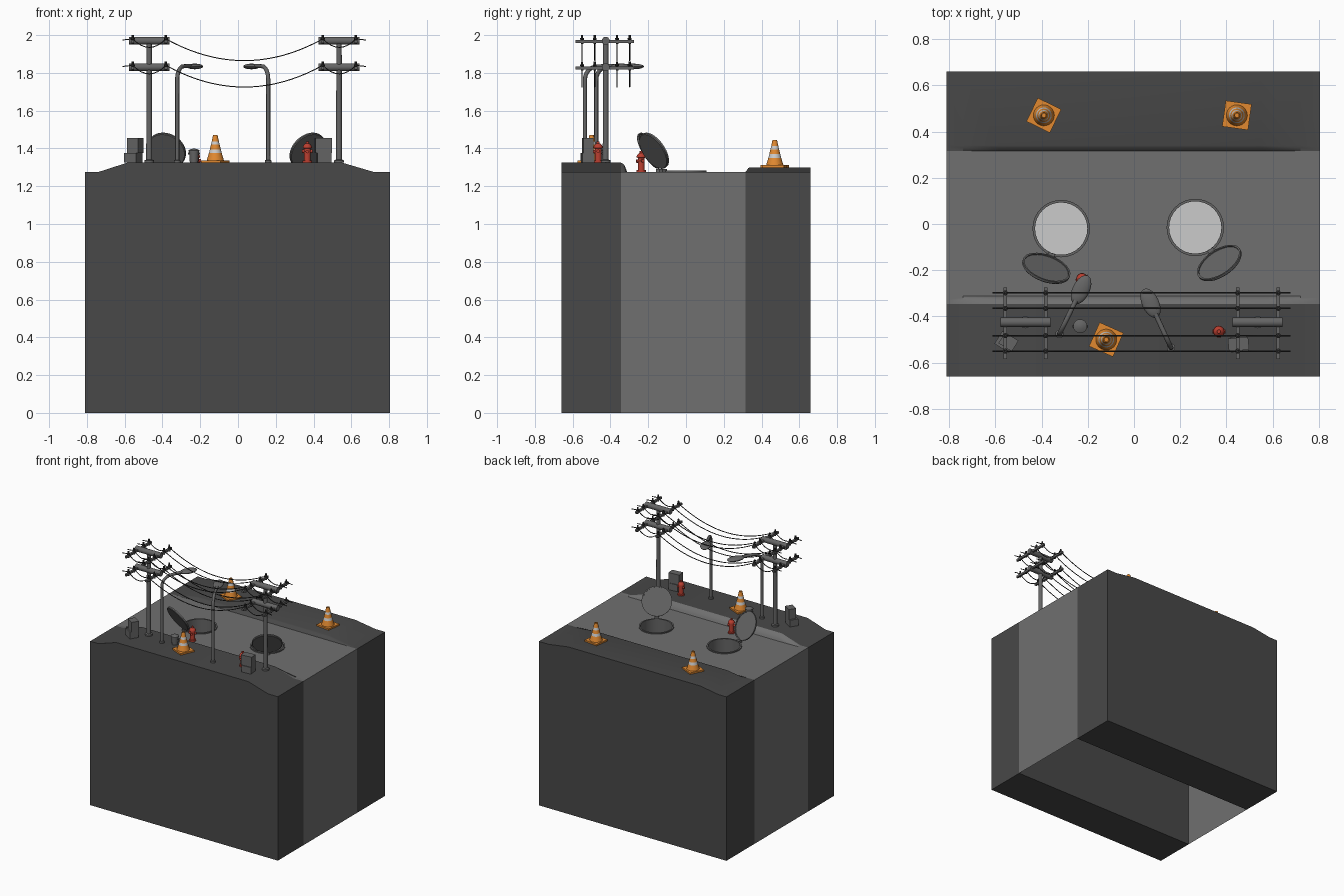
import bpy, bmesh, math
from mathutils import Vector, Matrix

if "Cube" in bpy.data.objects:
    bpy.data.objects.remove(bpy.data.objects["Cube"])

Z = 1.275          # road level
TF, TB = 1.325, 1.30   # front and back pavement levels


def mat(name, c):
    m = bpy.data.materials.new(name)
    m.diffuse_color = (*c, 1)
    m.use_nodes = True
    m.node_tree.nodes["Principled BSDF"].inputs["Base Color"].default_value = m.diffuse_color
    return m


DARK = mat("dark_concrete", (0.065, 0.065, 0.065))
ROAD = mat("asphalt", (0.16, 0.16, 0.16))
METAL = mat("metal", (0.13, 0.13, 0.13))
WIRE = mat("black_wire", (0.03, 0.03, 0.03))
ORANGE = mat("orange", (0.75, 0.25, 0.03))
WHITE = mat("white_band", (0.75, 0.75, 0.75))
RED = mat("red", (0.5, 0.05, 0.03))


def finish(bm, name, m, M=None):
    bmesh.ops.remove_doubles(bm, verts=bm.verts, dist=1e-5)
    bmesh.ops.recalc_face_normals(bm, faces=bm.faces)
    me = bpy.data.meshes.new(name)
    bm.to_mesh(me)
    bm.free()
    ob = bpy.data.objects.new(name, me)
    bpy.context.collection.objects.link(ob)
    if M is not None:
        ob.matrix_world = M
    if m:
        me.materials.append(m)
    return ob


def loft(name, rings, m, closed=True, cap=True):
    bm = bmesh.new()
    R = [[bm.verts.new(p) for p in r] for r in rings]
    n = len(R[0])
    for a, b in zip(R, R[1:]):
        for i in range(n if closed else n - 1):
            j = (i + 1) % n
            bm.faces.new((a[i], a[j], b[j], b[i]))
    if cap:
        bm.faces.new(R[0])
        bm.faces.new(R[-1])
    return finish(bm, name, m)


def lathe(name, prof, M, m, seg=20):
    bm = bmesh.new()
    rows = [[bm.verts.new((r * math.cos(t), r * math.sin(t), z))
             for t in (2 * math.pi * i / seg for i in range(seg))] for r, z in prof]
    for a, b in zip(rows, rows[1:]):
        for i in range(seg):
            j = (i + 1) % seg
            bm.faces.new((a[i], a[j], b[j], b[i]))
    return finish(bm, name, m, M)


def at(x, y, z, rot=0):
    return Matrix.Translation((x, y, z)) @ Matrix.Rotation(math.radians(rot), 4, 'Z')


def rod(name, a, b, r, m, seg=14):
    a, b = Vector(a), Vector(b)
    M = Matrix.Translation(a) @ (b - a).to_track_quat('Z', 'Y').to_matrix().to_4x4()
    L = (b - a).length
    return lathe(name, [(0, 0), (r, 0), (r, L), (0, L)], M, m, seg)


def box(name, M, size, m):
    bm = bmesh.new()
    bmesh.ops.create_cube(bm, size=1, matrix=Matrix.Diagonal((*size, 1)))
    return finish(bm, name, m, M)


def tube(name, pts, r, m, res=2):
    cu = bpy.data.curves.new(name, 'CURVE')
    cu.dimensions = '3D'
    cu.bevel_depth, cu.bevel_resolution, cu.use_fill_caps = r, res, True
    s = cu.splines.new('POLY')
    s.points.add(len(pts) - 1)
    for p, q in zip(s.points, pts):
        p.co = (*q, 1)
    cu.materials.append(m)
    ob = bpy.data.objects.new(name, cu)
    bpy.context.collection.objects.link(ob)


# pavements and curbs, dipping to road level at both ends
def stations(top):
    return [(-0.81, Z), (-0.74, Z), (-0.585, top), (0.55, top), (0.72, Z), (0.805, Z)]


loft("front_pavement", [[(x, -0.66, 0), (x, -0.66, h), (x, -0.345, h), (x, -0.345, 0)]
                        for x, h in stations(TF)], DARK)
loft("back_pavement", [[(x, 0.66, 0), (x, 0.66, h), (x, 0.34, h), (x, 0.33, Z + (h - Z) * 0.85),
                        (x, 0.315, Z), (x, 0.315, 0)] for x, h in stations(TB)], DARK)
loft("front_curb", [[(x, -0.345, h), (x, -0.328, Z + (h - Z) * 0.8), (x, -0.317, Z + (h - Z) * 0.3),
                     (x, -0.312, Z)] for x, h in stations(TF)], ROAD, closed=False, cap=False)

# road shell, open underneath, with two manhole openings
HOLES = [(-0.315, -0.02), (0.265, -0.015)]
Y0, Y1, X0, X1 = -0.345, 0.315, -0.81, 0.805
bm = bmesh.new()
loops = [[(X0, Y0), (X1, Y0), (X1, Y1), (X0, Y1)]]
for cx, cy in HOLES:
    loops.append([(cx + 0.113 * math.cos(i * math.pi / 16), cy + 0.113 * math.sin(i * math.pi / 16))
                  for i in range(32)])
edges = []
for lp in loops:
    vs = [bm.verts.new((x, y, Z)) for x, y in lp]
    edges += [bm.edges.new((vs[i - 1], vs[i])) for i in range(len(vs))]
bmesh.ops.triangle_fill(bm, use_beauty=True, edges=edges, normal=(0, 0, 1))
for x in (X0, X1):
    bm.faces.new([bm.verts.new(p) for p in ((x, Y0, 0), (x, Y1, 0), (x, Y1, Z), (x, Y0, Z))])
finish(bm, "road", ROAD)

# manholes: rim, shaft, floor, and hinged open lid
for (cx, cy), c in zip(HOLES, [(-0.38, -0.193, 1.387), (0.37, -0.17, 1.387)]):
    lathe("manhole_rim", [(0.113, -0.01), (0.113, 0.008), (0.124, 0.008), (0.124, -0.01)],
          at(cx, cy, Z), METAL, 32)
    lathe("manhole_shaft", [(0.113, 0), (0.113, -0.3)], at(cx, cy, Z), METAL, 32)
    lathe("manhole_floor", [(0, 0), (0.113, 0)], at(cx, cy, Z - 0.3), None, 32)
    d = Vector((c[0] - cx, c[1] - cy, 0)).normalized()
    t = math.radians(60)
    n = -d * math.sin(t) + Vector((0, 0, math.cos(t)))
    w = d * math.cos(t) + Vector((0, 0, math.sin(t)))
    M = Matrix.Translation(c) @ Matrix((w.cross(n), w, n)).transposed().to_4x4()
    lathe("manhole_lid", [(0, -0.007), (0.104, -0.007), (0.108, -0.003), (0.108, 0.007),
                          (0.1, 0.007), (0.1, 0.002), (0, 0.002)], M, METAL, 32)
    ang = math.degrees(math.atan2(d.y, d.x))
    h = Vector((cx, cy, 0)) + d * 0.128
    box("manhole_hinge", at(h.x, h.y, Z + 0.008, ang), (0.03, 0.03, 0.016), METAL)

# utility poles with paired cross arms and insulators
LEVELS = (1.97, 1.83)
WY = (-0.55, -0.483, -0.365, -0.298)
POLES = [(-0.47, (-0.557, -0.382)), (0.535, (0.449, 0.624))]
for px, arms in POLES:
    lathe("utility_pole", [(0, 0), (0.026, 0), (0.026, 0.012), (0.016, 0.016), (0.014, 0.655), (0, 0.655)],
          at(px, -0.425, TF), METAL)
    for z in LEVELS:
        rod("pole_beam", (px - 0.108, -0.425, z), (px + 0.108, -0.425, z), 0.021, METAL)
        for ax in arms:
            box("cross_arm", at(ax, -0.43, z - 0.003), (0.015, 0.31, 0.016), METAL)
            for y in WY:
                lathe("insulator", [(0, -0.018), (0.007, -0.018), (0.007, 0.004), (0.011, 0.006),
                                    (0.011, 0.014), (0.006, 0.016), (0.006, 0.03), (0, 0.03)],
                      at(ax, y, z), WIRE, 10)


# hanging wires
def sag(x0, x1, z, drop, n):
    return [(x0 + (x1 - x0) * i / n, z - drop * (1 - (2 * i / n - 1) ** 2)) for i in range(n + 1)]


for z in LEVELS:
    for y in WY:
        p = ([(-0.612, z + 0.004)] + sag(-0.557, -0.382, z + 0.01, 0.045, 8)
             + sag(-0.382, 0.449, z + 0.01, 0.115, 20)[1:]
             + sag(0.449, 0.624, z + 0.01, 0.045, 8)[1:] + [(0.677, z + 0.004)])
        tube("wire", [(x, y, h) for x, h in p], 0.003, WIRE, 1)

# street lamps
for (bx, by), (tx, ty) in [((-0.322, -0.475), (-0.2, -0.225)), ((0.16, -0.535), (0.045, -0.285))]:
    d = Vector((tx - bx, ty - by, 0)).normalized()
    base = Vector((bx, by, 0))
    path = [(0, TF), (0, 1.765)]
    path += [(0.075 * (1 - math.cos(a)), 1.765 + 0.07 * math.sin(a))
             for a in (math.pi / 12 * i for i in range(1, 7))] + [(0.16, 1.837)]
    tube("lamp_post", [tuple(base + d * s + Vector((0, 0, z))) for s, z in path], 0.011, METAL)
    lathe("lamp_base", [(0.018, 0), (0.018, 0.012), (0.01, 0.014)], at(bx, by, TF), METAL)
    bm = bmesh.new()
    bmesh.ops.create_uvsphere(bm, u_segments=20, v_segments=10, radius=1,
                              matrix=Matrix.Diagonal((0.068, 0.037, 0.015, 1)))
    h = base + d * 0.212
    finish(bm, "lamp_head", METAL, at(h.x, h.y, 1.834, math.degrees(math.atan2(d.y, d.x))))

# traffic cones built from orange and white bands
BANDS = [(0.046, 0.01), (0.034, 0.05), (0.029, 0.07), (0.023, 0.095), (0.019, 0.112), (0.012, 0.145)]
for x, y, z, r in [(-0.12, -0.5, TF, -24), (-0.39, 0.47, TB, -26), (0.445, 0.47, TB, -8)]:
    box("cone_base", at(x, y, z + 0.006, r), (0.113, 0.113, 0.012), ORANGE)
    for i, (a, b) in enumerate(zip(BANDS, BANDS[1:])):
        prof = [a, b] + ([(0.008, 0.145), (0.008, 0.12), (0, 0.12)] if i == 4 else [])
        lathe("cone_band", prof, at(x, y, z), WHITE if i % 2 else ORANGE, 24)

# fire hydrants
for x, y, z, r in [(-0.225, -0.237, Z, 20), (0.367, -0.465, TF, 0)]:
    M = at(x, y, z, r)
    lathe("hydrant_body", [(0, 0), (0.025, 0), (0.025, 0.01), (0.018, 0.012), (0.018, 0.075), (0.024, 0.077),
                           (0.024, 0.084), (0.018, 0.095), (0.008, 0.102), (0.008, 0.112), (0, 0.112)], M, RED)
    for a, b in [((-0.028, 0, 0.06), (0.028, 0, 0.06)), ((0, 0, 0.058), (0, -0.027, 0.058))]:
        rod("hydrant_nozzle", M @ Vector(a), M @ Vector(b), 0.009, RED, 12)

# litter bin with lid and side handles
M = at(-0.233, -0.442, TF)
lathe("litter_bin", [(0, 0), (0.022, 0), (0.026, 0.058), (0.03, 0.058), (0.03, 0.065), (0.014, 0.073),
                     (0, 0.074)], M, METAL)
rod("bin_handle", M @ Vector((-0.033, 0, 0.048)), M @ Vector((0.033, 0, 0.048)), 0.005, METAL, 8)

# street cabinets: low plinth and taller box on top
for x, y, r, dx in [(-0.555, -0.51, -32, 0.012), (0.455, -0.52, 5, -0.003)]:
    box("cabinet_plinth", at(x, y, TF + 0.026, r), (0.075, 0.065, 0.052), METAL)
    box("cabinet_box", at(x + dx, y, TF + 0.09, r), (0.068 if r < 0 else 0.088, 0.055, 0.08), METAL)

# shading
bpy.ops.object.select_all(action='DESELECT')
for ob in bpy.context.scene.objects:
    if ob.type == 'MESH':
        ob.select_set(True)
        bpy.context.view_layer.objects.active = ob
bpy.ops.object.shade_smooth_by_angle(angle=math.radians(35))
